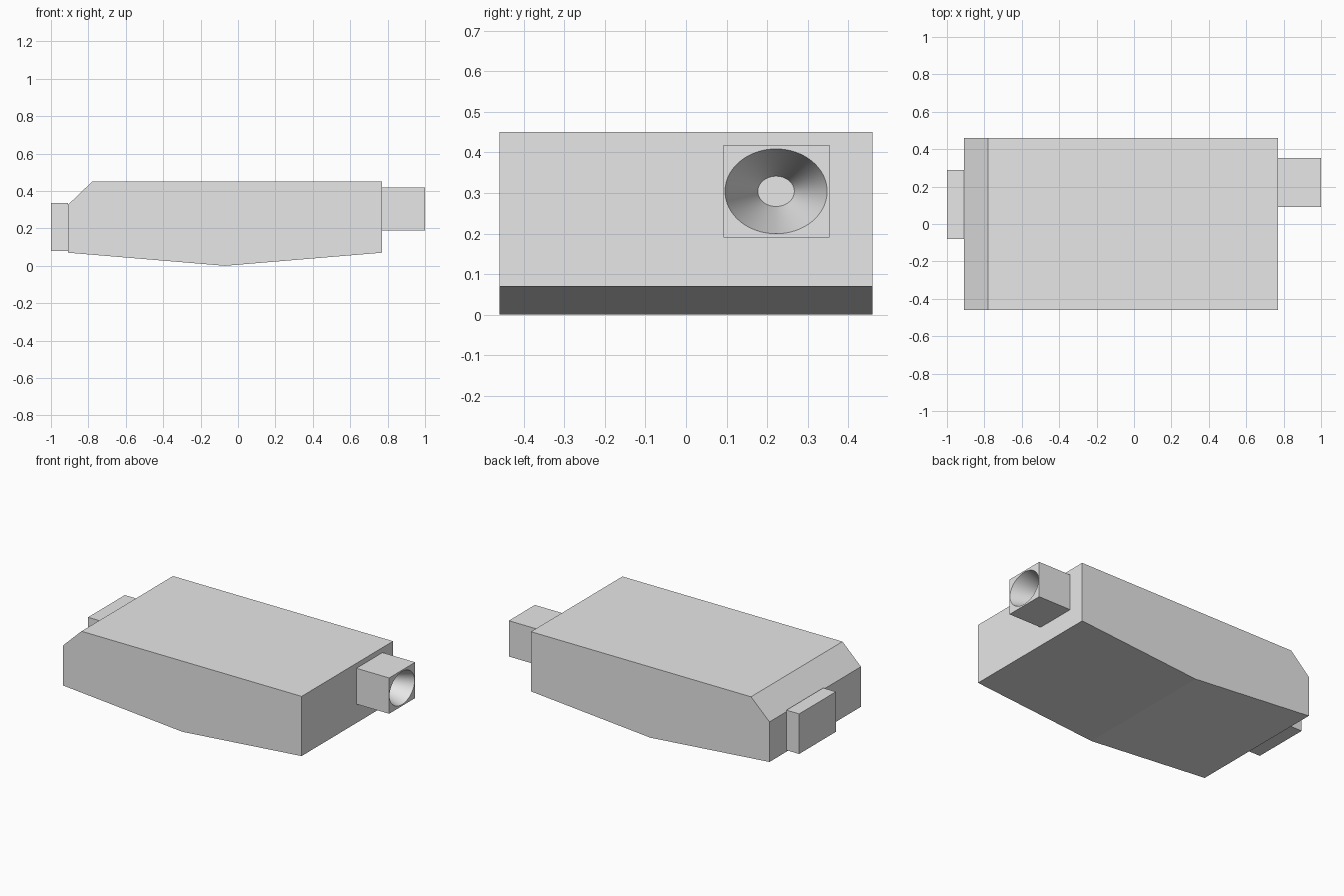
import bpy, bmesh
from math import radians
from mathutils import Matrix

cube = bpy.data.objects.get("Cube")
if cube:
    bpy.data.objects.remove(cube, do_unlink=True)

grey = bpy.data.materials.new("light_grey")
grey.use_nodes = True
grey.diffuse_color = (0.8, 0.8, 0.8, 1)
grey.node_tree.nodes["Principled BSDF"].inputs["Base Color"].default_value = (0.8, 0.8, 0.8, 1)


def finish(name, bm):
    """Turn a bmesh into a named grey object."""
    bmesh.ops.recalc_face_normals(bm, faces=bm.faces)
    mesh = bpy.data.meshes.new(name)
    bm.to_mesh(mesh)
    bm.free()
    mesh.materials.append(grey)
    obj = bpy.data.objects.new(name, mesh)
    bpy.context.collection.objects.link(obj)
    return obj


def prism(name, profile, y0, y1):
    """Extrude an (x, z) profile from y0 to y1."""
    bm = bmesh.new()
    face = bm.faces.new([bm.verts.new((x, y0, z)) for x, z in profile])
    new = bmesh.ops.extrude_face_region(bm, geom=[face])["geom"]
    verts = [v for v in new if isinstance(v, bmesh.types.BMVert)]
    bmesh.ops.translate(bm, vec=(0, y1 - y0, 0), verts=verts)
    return finish(name, bm)


def box(name, x0, x1, y0, y1, z0, z1):
    return prism(name, [(x0, z0), (x1, z0), (x1, z1), (x0, z1)], y0, y1)


# Main housing: shallow keel below, sloped edge on top
prism("housing", [(-0.91, 0.07), (-0.07, 0), (0.77, 0.07), (0.77, 0.45),
                  (-0.78, 0.45), (-0.91, 0.325)], -0.46, 0.46)

# Rear plate
box("end_plate", -1, -0.91, -0.08, 0.29, 0.08, 0.335)

# Square port with a tapered oval bore
port = box("port", 0.77, 1, 0.092, 0.354, 0.19, 0.418)
bm = bmesh.new()
start, end = 0.772, 1.02
bmesh.ops.create_cone(bm, cap_ends=True, segments=64, radius1=0.045,
                      radius2=0.133, depth=end - start)
place = (Matrix.Translation(((start + end) / 2, 0.222, 0.304))
         @ Matrix.Diagonal((1, 1, 0.83, 1)) @ Matrix.Rotation(radians(90), 4, "Y"))
bmesh.ops.transform(bm, matrix=place, verts=bm.verts)
cutter = finish("bore_cutter", bm)
cutter.hide_render = True

cut = port.modifiers.new("bore", "BOOLEAN")
cut.operation = "DIFFERENCE"
cut.solver = "EXACT"
cut.object = cutter
bpy.ops.object.select_all(action="DESELECT")
port.select_set(True)
bpy.context.view_layer.objects.active = port
bpy.ops.object.modifier_apply(modifier=cut.name)
bpy.data.objects.remove(cutter, do_unlink=True)
bpy.ops.object.shade_smooth_by_angle(angle=radians(30))
